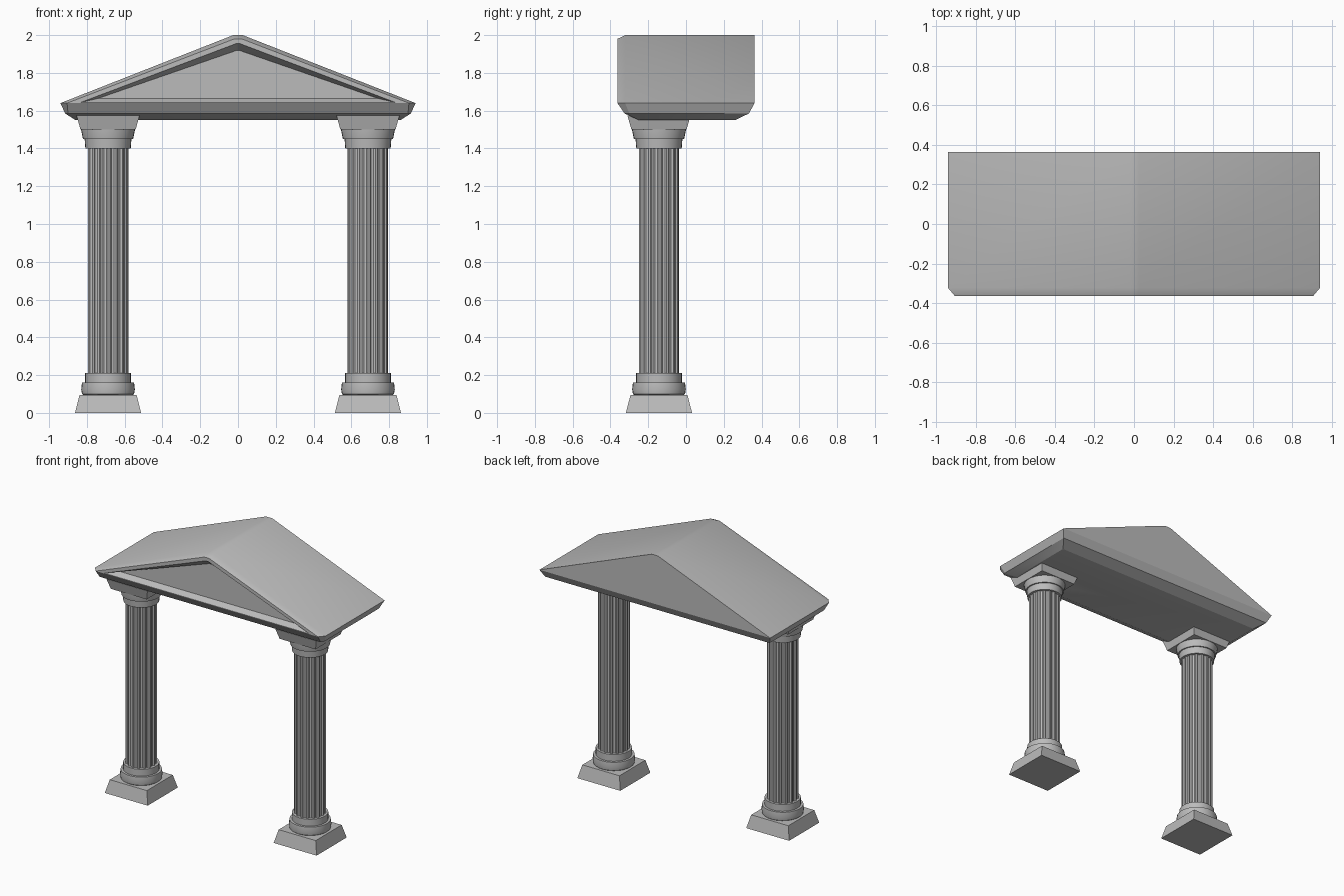
import bpy, bmesh, math

cube = bpy.data.objects.get("Cube")
if cube:
    bpy.data.objects.remove(cube, do_unlink=True)

stone = bpy.data.materials.new("grey stone")
stone.use_nodes = True
GREY = (0.5, 0.5, 0.5, 1)
stone.diffuse_color = GREY
stone.node_tree.nodes["Principled BSDF"].inputs["Base Color"].default_value = GREY


def finish(name, bm, angle=30):
    bmesh.ops.recalc_face_normals(bm, faces=bm.faces)
    mesh = bpy.data.meshes.new(name)
    bm.to_mesh(mesh)
    bm.free()
    mesh.materials.append(stone)
    obj = bpy.data.objects.new(name, mesh)
    bpy.context.collection.objects.link(obj)
    bpy.ops.object.select_all(action='DESELECT')
    obj.select_set(True)
    bpy.context.view_layer.objects.active = obj
    bpy.ops.object.shade_smooth_by_angle(angle=math.radians(angle))
    return obj


def bridge(bm, a, b):
    n = len(a)
    for i in range(n):
        bm.faces.new((a[i], a[(i + 1) % n], b[(i + 1) % n], b[i]))


def loft(name, rings, angle=30):
    """Skin a stack of closed rings and cap both ends."""
    bm = bmesh.new()
    loops = [[bm.verts.new(p) for p in ring] for ring in rings]
    for a, b in zip(loops, loops[1:]):
        bridge(bm, a, b)
    bm.faces.new(loops[0])
    bm.faces.new(loops[-1])
    return finish(name, bm, angle)


def circle(x, y, r, z, n=32):
    return [(x + r * math.cos(math.tau * i / n), y + r * math.sin(math.tau * i / n), z)
            for i in range(n)]


def square(x, y, h, z):
    return [(x + sx * h, y + sy * h, z) for sx, sy in ((-1, -1), (1, -1), (1, 1), (-1, 1))]


def fluted(x, y, r, z, flutes=16):
    # each flute: two rim points, then a shallow hollow
    ring = []
    for i in range(flutes):
        for t, depth in ((0, 0), (0.25, 0), (0.45, 0.008), (0.8, 0.008)):
            a = math.tau * (i + t) / flutes
            ring.append((x + (r - depth) * math.cos(a), y + (r - depth) * math.sin(a), z))
    return ring


# Columns
BASE = [(.125, .09), (.138, .1), (.142, .125), (.138, .16), (.121, .16), (.121, .21), (.1, .21)]
CAPITAL = [(.1, 1.4), (.12, 1.4), (.124, 1.45), (.133, 1.45), (.143, 1.5), (.143, 1.51)]
CY = -0.143
for side, cx in (("left", 0.688), ("right", -0.688)):
    loft(side + "_plinth", [square(cx, CY, .175, 0), square(cx, CY, .151, .095)])
    loft(side + "_column_base", [circle(cx, CY, r, z) for r, z in BASE])
    loft(side + "_shaft", [fluted(cx, CY, .107, z) for z in (.2, 1.41)], 20)
    loft(side + "_capital", [circle(cx, CY, r, z) for r, z in CAPITAL])
    loft(side + "_abacus", [square(cx, CY, .146, 1.5), square(cx, CY, .167, 1.575)])


# Pediment roof: half sections run from the ridge down to the underside
def section(bm, half):
    right = [bm.verts.new(p) for p in half]
    left = [bm.verts.new((-x, y, z)) for x, y, z in half]
    return right + left[::-1]


bm = bmesh.new()
front = section(bm, [(.02, -.363, 1.98), (.905, -.363, 1.64), (.9, -.325, 1.585), (.85, -.25, 1.55)])
shoulder = section(bm, [(.025, -.322, 2), (.94, -.322, 1.64), (.915, -.3, 1.585), (.86, -.24, 1.55)])
back = section(bm, [(.025, .363, 2), (.94, .363, 1.64), (.915, .333, 1.585), (.86, .26, 1.55)])
bridge(bm, front, shoulder)
bridge(bm, shoulder, back)
for ring in (front, back):
    for k in (1, 2):
        bm.faces.new((ring[k], ring[k + 1], ring[6 - k], ring[7 - k]))
bm.faces.new((back[0], back[1], back[6], back[7]))
# recessed triangular panel
rim = [front[0], front[1], front[6], front[7]]
opening = section(bm, [(.01, -.363, 1.955), (.835, -.363, 1.643)])
panel = section(bm, [(.01, -.32, 1.918), (.74, -.32, 1.665)])
bridge(bm, rim, opening)
bridge(bm, opening, panel)
bm.faces.new(panel)
finish("pediment_roof", bm, 25)
